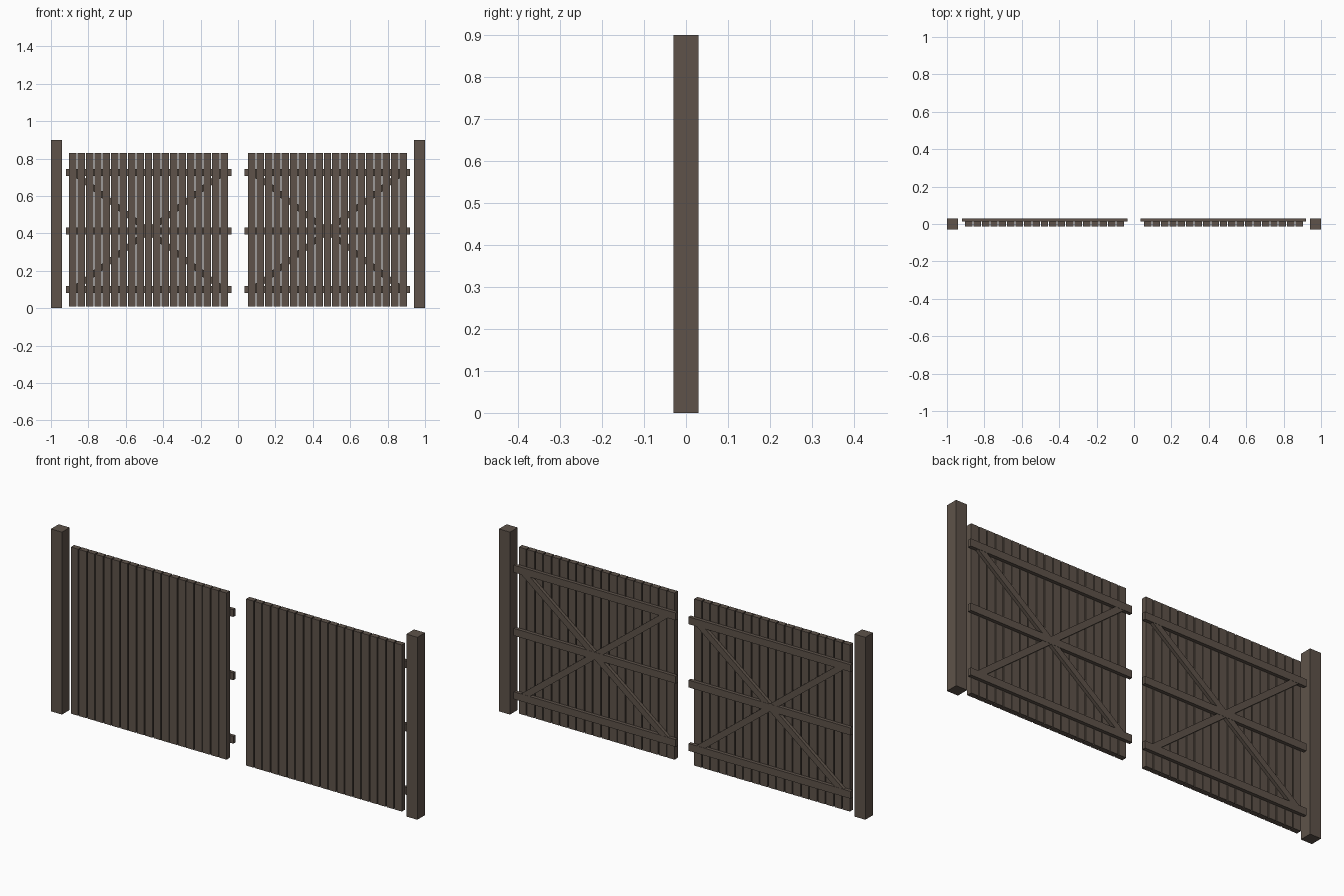
import bpy, math
from mathutils import Matrix, Vector

if "Cube" in bpy.data.objects:
    bpy.data.objects.remove(bpy.data.objects["Cube"])

wood = bpy.data.materials.new("weathered_dark_wood")
wood.diffuse_color = (0.112, 0.086, 0.068, 1)
wood.use_nodes = True
wood.node_tree.nodes["Principled BSDF"].inputs["Base Color"].default_value = wood.diffuse_color

CUBE_FACES = [(0, 1, 3, 2), (4, 6, 7, 5), (0, 4, 5, 1),
              (2, 3, 7, 6), (0, 2, 6, 4), (1, 5, 7, 3)]


def box(name, x, y, z, angle=0.0):
    """Box from (min, max) ranges, optionally turned about its centre's y axis."""
    centre = Vector([(a + b) / 2 for a, b in (x, y, z)])
    half = [(b - a) / 2 for a, b in (x, y, z)]
    rot = Matrix.Rotation(angle, 3, 'Y')
    verts = [rot @ Vector((i * half[0], j * half[1], k * half[2]))
             for i in (-1, 1) for j in (-1, 1) for k in (-1, 1)]
    mesh = bpy.data.meshes.new(name)
    mesh.from_pydata(verts, [], CUBE_FACES)
    mesh.materials.append(wood)
    ob = bpy.data.objects.new(name, mesh)
    ob.location = centre
    bpy.context.collection.objects.link(ob)
    return ob


def span(a, b, side):
    return tuple(sorted((a * side, b * side)))


PLANKS, PITCH, WIDTH = 19, 0.045, 0.04
RAILS = {"bottom": 0.10, "middle": 0.413, "top": 0.725}

for side, label in ((-1, "left"), (1, "right")):
    # gate post
    box(f"{label}_post", span(0.94, 1.0, side), (-0.03, 0.03), (0, 0.9))

    # upright planks
    for i in range(PLANKS):
        x = 0.0535 + i * PITCH
        box(f"{label}_plank_{i + 1}", span(x, x + WIDTH, side),
            (-0.013, 0.013), (0.008, 0.83))

    # three horizontal rails on the back
    for place, z in RAILS.items():
        box(f"{label}_{place}_rail", span(0.035, 0.92, side),
            (0.013, 0.03), (z - 0.018, z + 0.018))

    # crossed diagonal braces between top and bottom rails
    rise, run = RAILS["top"] - RAILS["bottom"], 0.80
    half = math.hypot(rise, run) / 2
    cx, cz = 0.4785 * side, RAILS["middle"]
    for turn, way in ((1, "falling"), (-1, "rising")):
        box(f"{label}_{way}_brace", (cx - half, cx + half),
            (0.013, 0.029), (cz - 0.015, cz + 0.015),
            turn * math.atan2(rise, run))
